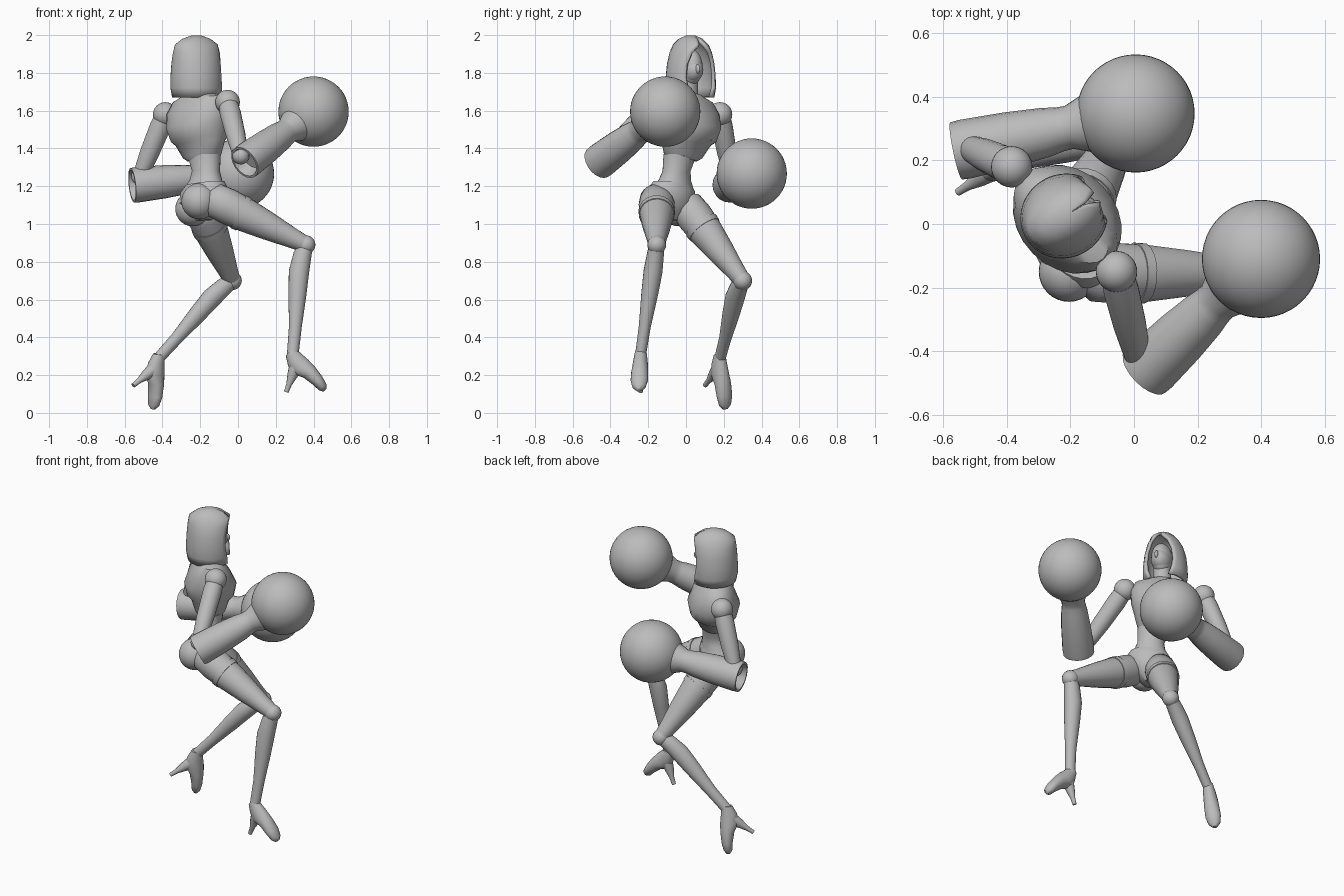
import bpy, bmesh, math
from mathutils import Vector as V, Matrix

if "Cube" in bpy.data.objects:
    bpy.data.objects.remove(bpy.data.objects["Cube"])

grey = bpy.data.materials.new("plain_grey")
grey.use_nodes = True
grey.diffuse_color = (0.5, 0.5, 0.5, 1)
grey.node_tree.nodes["Principled BSDF"].inputs["Base Color"].default_value = (0.5, 0.5, 0.5, 1)


def finish(name, bm, angle=40):
    bmesh.ops.recalc_face_normals(bm, faces=bm.faces)
    mesh = bpy.data.meshes.new(name)
    bm.to_mesh(mesh)
    bm.free()
    mesh.materials.append(grey)
    ob = bpy.data.objects.new(name, mesh)
    bpy.context.collection.objects.link(ob)
    bpy.ops.object.select_all(action='DESELECT')
    ob.select_set(True)
    bpy.context.view_layer.objects.active = ob
    bpy.ops.object.shade_smooth_by_angle(angle=math.radians(angle))
    return ob


def loft(name, rings, n=24, angle=40):
    """rings: (centre, side vector, front vector) ellipses joined in order, capped."""
    bm = bmesh.new()
    loops = []
    for c, a, b in rings:
        loops.append([bm.verts.new(c + a * math.cos(t) + b * math.sin(t))
                      for t in (2 * math.pi * i / n for i in range(n))])
    for p, q in zip(loops, loops[1:]):
        for i in range(n):
            j = (i + 1) % n
            bm.faces.new((p[i], p[j], q[j], q[i]))
    bm.faces.new(loops[0])
    bm.faces.new(loops[-1])
    return finish(name, bm, angle)


def limb(name, start, end, profile, side=V((0.7, -0.7, 0)), flat=1.0, n=20):
    """Straight limb; profile is (position along limb, radius)."""
    start, end = V(start), V(end)
    axis = (end - start).normalized()
    a = (side - axis * side.dot(axis)).normalized()
    b = axis.cross(a)
    return loft(name, [(start.lerp(end, t), a * r, b * r * flat) for t, r in profile], n)


def ball(name, centre, size, turn=0, seg=32):
    bm = bmesh.new()
    bmesh.ops.create_uvsphere(bm, u_segments=seg, v_segments=seg // 2, radius=1)
    s = V(size) if isinstance(size, tuple) else V((size, size, size))
    bm.transform(Matrix.Translation(V(centre)) @ Matrix.Rotation(math.radians(turn), 4, 'Z')
                 @ Matrix.Diagonal((*s, 1)))
    return finish(name, bm)


def body(name, rows, slope=0.12):
    """Rows: x, y, z, half width, half depth; body faces halfway between +x and +y."""
    side, front = V((0.7, -0.7, slope)), V((0.7, 0.7, 0))
    return loft(name, [(V((x, y, z)), side * w, front * d) for x, y, z, w, d in rows])


# Torso: armoured chest, narrow waist, pelvis
body("chest", [(-.19, -.02, 1.34, .085, .075), (-.19, -.015, 1.36, .115, .09),
               (-.2, 0, 1.43, .15, .115), (-.205, .01, 1.45, .165, .14),
               (-.21, .015, 1.52, .19, .155), (-.215, .015, 1.6, .2, .12),
               (-.215, .01, 1.66, .17, .085), (-.215, .01, 1.69, .08, .06)])
body("neck", [(-.215, .01, 1.64, .055, .055), (-.2, .015, 1.8, .05, .05)], 0)
body("waist", [(-.18, -.07, 1.18, .125, .1), (-.17, -.06, 1.23, .095, .08),
               (-.17, -.05, 1.28, .08, .07), (-.18, -.03, 1.37, .1, .08)], 0)
body("pelvis", [(-.18, -.08, 1.02, .03, .05), (-.185, -.08, 1.06, .09, .09),
                (-.185, -.08, 1.12, .14, .12), (-.18, -.075, 1.18, .14, .11),
                (-.175, -.07, 1.215, .115, .092)])
ball("right_buttock", (-.205, -.15, 1.12), .095)
ball("left_buttock", (-.24, -.04, 1.08), .092)

# Head and pointed open hood
ball("head", (-.2, .02, 1.83), (.085, .062, .1), 30)
ball("nose", (-.125, .06, 1.82), (.022, .012, .025), 30, 16)
ball("mask", (-.194, .024, 1.815), (.087, .06, .07), 30)
bm = bmesh.new()
centre, turn, steps = V((-.22, .025, 0)), math.radians(30), 28
hood_rows = [(1.67, .13, .125, 30), (1.72, .14, .132, 38), (1.78, .14, .13, 44),
             (1.85, .136, .122, 42), (1.91, .13, .105, 32), (1.95, .122, .083, 12),
             (1.98, .08, .058, 2), (1.997, .03, .025, 2)]
grid = []
for z, depth, width, gap in hood_rows:
    row = []
    for i in range(steps + 1):
        t = math.radians(gap + (360 - 2 * gap) * i / steps)
        p = V((depth * math.cos(t), width * math.sin(t), 0))
        p.rotate(Matrix.Rotation(turn, 3, 'Z'))
        row.append(bm.verts.new(centre + p + V((0, 0, z))))
    grid.append(row)
for p, q in zip(grid, grid[1:]):
    for i in range(steps):
        bm.faces.new((p[i], p[i + 1], q[i + 1], q[i]))
bm.faces.new(grid[-1])
hood = finish("hood", bm, 60)
wall = hood.modifiers.new("wall", 'SOLIDIFY')
wall.thickness = .018
wall.offset = -1

# Arms: shoulder ball, upper arm, flared hollow glove sleeve, round glove
arms = {"right": ((-.055, -.15, 1.645), (.015, -.43, 1.36), (.035, -.465, 1.325),
                  (.40, -.11, 1.595), 1.0),
        "left": ((-.385, .18, 1.58), (-.52, .24, 1.25), (-.56, .23, 1.205),
                 (.005, .348, 1.267), 1.0)}
for s, (shoulder, elbow, cuff, fist, flat) in arms.items():
    ball(s + "_shoulder", shoulder, .065)
    limb(s + "_upper_arm", shoulder, elbow,
         [(0, .05), (.2, .056), (.6, .052), (.9, .043), (1, .038)])
    ball(s + "_elbow", elbow, .045, 0, 20)
    limb(s + "_sleeve", cuff, fist,
         [(.1, .06), (0, .08), (0, .092), (.05, .094), (.3, .088), (.5, .078),
          (.58, .07), (.63, .069), (.72, .09), (.8, .1)], V((0, 0, 1)), flat)
    ball(s + "_glove", fist, .186, 0, 48)

# Legs: thigh with stocking band, knee, shin, high heeled shoe
legs = {"right": ((-.13, -.155, 1.13), (.36, -.155, .89), (.29, -.24, .31),
                  (.465, -.25, .125), (.255, -.24, .11)),
        "left": ((-.2, .0, 1.1), (-.03, .3, .70), (-.42, .18, .29),
                 (-.445, .212, .02), (-.555, .1, .145))}
for s, (hip, knee, ankle, toe, heel) in legs.items():
    limb(s + "_thigh", hip, knee,
         [(-.06, .06), (0, .09), (.15, .096), (.35, .09), (.6, .074), (.85, .054), (1, .044)])
    limb(s + "_stocking_band", hip, knee, [(.27, .09), (.27, .097), (.33, .095), (.33, .088)])
    ball(s + "_knee", knee, .05, 0, 20)
    # calf bulges backwards, towards the heel
    k, a, t, h = map(V, (knee, ankle, toe, heel))
    axis = (a - k).normalized()
    back = (h - t) - axis * (h - t).dot(axis)
    back.normalize()
    across = axis.cross(back)
    calf = [(0, .042, 0), (.08, .048, .012), (.25, .054, .02), (.45, .048, .014),
            (.75, .034, .004), (1, .031, 0)]
    loft(s + "_shin", [(k.lerp(a, u) + back * o, across * r * .93, back * r)
                       for u, r, o in calf], 20)
    # shoe follows the slope from ankle to toe
    slope = (t - a).normalized()
    rear = (h - t) - slope * (h - t).dot(slope)
    rear.normalize()
    wide = slope.cross(rear)
    shoe = [(-.08, .03, .032, 0), (.1, .037, .047, .012), (.3, .042, .056, .016),
            (.5, .045, .042, .002), (.75, .046, .033, 0), (.92, .035, .026, .004),
            (1, .014, .012, .006)]
    loft(s + "_shoe", [(a.lerp(t, u) + rear * o, wide * w, rear * d)
                       for u, w, d, o in shoe], 20, 50)
    top = a.lerp(t, .22) + rear * .03
    limb(s + "_heel", top, h, [(0, .036), (.35, .028), (.7, .015), (1, .012)], wide, 1, 12)
